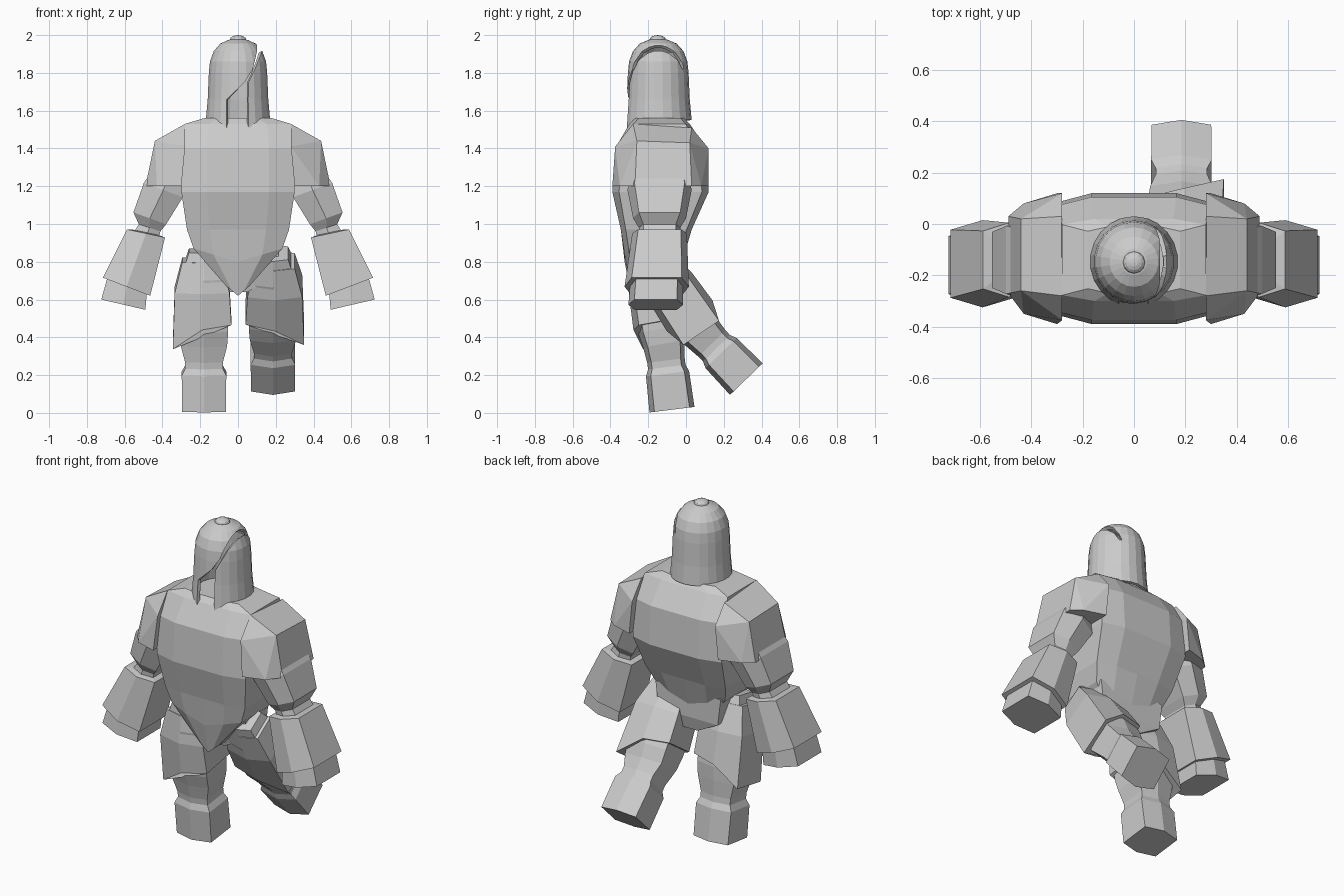
import bpy, bmesh
from math import sin, cos, pi, radians
from mathutils import Vector

cube = bpy.data.objects.get("Cube")
if cube:
    bpy.data.objects.remove(cube)

grey = bpy.data.materials.new("plain_grey")
grey.use_nodes = True
grey.diffuse_color = (0.6, 0.6, 0.6, 1)
grey.node_tree.nodes["Principled BSDF"].inputs["Base Color"].default_value = (0.6, 0.6, 0.6, 1)


def finish(name, bm):
    mesh = bpy.data.meshes.new(name)
    bm.to_mesh(mesh)
    bm.free()
    mesh.materials.append(grey)
    obj = bpy.data.objects.new(name, mesh)
    bpy.context.collection.objects.link(obj)
    return obj


def skin(rings, caps=True):
    """Surface through rings of equal point count."""
    bm = bmesh.new()
    loops = [[bm.verts.new(p) for p in ring] for ring in rings]
    n = len(loops[0])
    for a, b in zip(loops, loops[1:]):
        for i in range(n):
            j = (i + 1) % n
            bm.faces.new((a[i], a[j], b[j], b[i]))
    bm.faces.new(loops[0])
    if caps:
        bm.faces.new(loops[-1])
    bmesh.ops.recalc_face_normals(bm, faces=bm.faces)
    return bm


def loft(name, rings):
    return finish(name, skin(rings))


def hull(name, points):
    bm = bmesh.new()
    for p in points:
        bm.verts.new(p)
    res = bmesh.ops.convex_hull(bm, input=bm.verts)
    loose = [v for v in res["geom_interior"] if isinstance(v, bmesh.types.BMVert)]
    bmesh.ops.delete(bm, geom=loose, context="VERTS")
    bmesh.ops.dissolve_limit(bm, angle_limit=radians(3), verts=bm.verts, edges=bm.edges)
    bmesh.ops.recalc_face_normals(bm, faces=bm.faces)
    return finish(name, bm)


HEX = [(1, .78), (0, 1), (-1, .78), (-1, -.78), (0, -1), (1, -.78)]


def hex_ring(centre, u, v, hu, hv):
    return [centre + u * (a * hu) + v * (b * hv) for a, b in HEX]


# Torso: boxy barrel that narrows to a V at the waist
def torso_ring(z, hx, front, back, rise=0):
    mid, half = (front + back) / 2, (back - front) / 2
    outline = [(1, .86), (.55, 1), (0, 1), (-.55, 1), (-1, .86),
               (-1, -.86), (-.55, -1), (0, -1), (.55, -1), (1, -.86)]
    return [Vector((a * hx, mid + b * half, z + rise * abs(a))) for a, b in outline]


loft("torso", [
    torso_ring(1.56, .18, -.27, -.01),
    torso_ring(1.53, .28, -.30, .02),
    torso_ring(1.40, .30, -.375, .105),
    torso_ring(1.17, .30, -.39, .12),
    torso_ring(.97, .27, -.345, .03),
    torso_ring(.80, .235, -.325, -.02, .07),
    torso_ring(.62, .06, -.29, -.09, .05),
])
hull("pelvis", [(s * x, y, z) for s in (-1, 1)
                for x, y, z in [(.22, -.24, .88), (.22, -.02, .88), (.2, -.22, .72),
                                (.2, -.02, .72), (.05, -.2, .64), (.05, -.04, .64)]])

# Shoulders and arms, mirrored
for s, side in ((1, "left"), (-1, "right")):
    inner = [(-.39, 1.2), (-.375, 1.41), (-.28, 1.53), (.03, 1.51), (.12, 1.4), (.12, 1.2)]
    pts = [(s * (.28 if z > 1.3 else .30), y, z) for y, z in inner]
    pts += [(s * .44, y, z) for y, z in [(-.26, 1.44), (.02, 1.43)]]
    pts += [(s * .43, y, 1.2) for y in (-.35, .08)]
    pts += [(s * .49, y, 1.2) for y in (-.27, .03)]
    hull(side + "_shoulder_plate", pts)

    def arm_part(name, rows):
        rings = []
        for x, y, z, hu, hv, tilt in rows:
            t = radians(tilt)
            rings.append(hex_ring(Vector((s * x, y, z)), Vector((s * cos(t), 0, sin(t))),
                                  Vector((0, 1, 0)), hu, hv))
        loft(side + name, rings)

    arm_part("_upper_arm", [(.36, -.14, 1.28, .08, .15, 20), (.395, -.14, 1.18, .11, .17, 20),
                            (.467, -.14, 1.03, .092, .14, 20), (.468, -.14, .98, .06, .11, 18),
                            (.49, -.14, .93, .07, .11, 15)])
    arm_part("_gauntlet", [(.485, -.14, .955, .07, .11, 12), (.487, -.14, .95, .103, .145, 12),
                           (.59, -.155, .668, .134, .17, 21)])
    arm_part("_hand", [(.585, -.155, .69, .11, .14, 20), (.607, -.16, .573, .12, .145, 13)])


# Legs: thigh, wrapped plate and boot along two angled segments
def leg(side, s, hip, thigh_angle, shin_angle):
    out = Vector((s, 0, 0))

    def axes(deg):
        t = radians(deg)
        return Vector((0, sin(t), -cos(t))), Vector((0, cos(t), sin(t)))

    down, depth = axes(thigh_angle)
    knee = hip + down * .42
    rings = [hex_ring(hip + down * d, out, depth, hu, hv) for d, hu, hv in
             [(-.08, .08, .08), (.06, .125, .12), (.34, .128, .125), (.42, .122, .112)]]
    shin_down, shin_depth = axes(shin_angle)
    rings += [hex_ring(knee + shin_down * d, out, shin_depth, hu, hv) for d, hu, hv in
              [(.09, .1, .1), (.125, .1, .1), (.16, .118, .115), (.352, .116, .12)]]
    loft(side + "_leg", rings)

    # Plate hangs lower on the outer side than on the inner side
    centre = hip + out * .01
    top = hex_ring(centre - down * .03, out, depth, .105, .095)
    upper = hex_ring(centre + down * .13, out, depth, .145, .137)
    lower = hex_ring(centre, out, depth, .155, .146)
    hang = {1: .43, 0: .32, -1: .30}
    lower = [p + down * hang[a] for p, (a, b) in zip(lower, HEX)]
    loft(side + "_thigh_plate", [top, upper, lower])


leg("right", -1, Vector((-.18, -.19, .78)), 10, 7)
leg("left", 1, Vector((.185, -.16, .78)), 34, 44)

# Helmet: dome with a lower front rim
SEG = 22
profile = [(.012, 1.98), (.05, 1.975), (.095, 1.955), (.13, 1.915), (.15, 1.86),
           (.156, 1.8), (.162, 1.66), (.172, 1.55)]
rings = []
for r, z in profile:
    ring = []
    for i in range(SEG):
        a = 2 * pi * (i + .5) / SEG
        drop = .06 * max(0, 1 - abs(cos(a))) if z < 1.6 and sin(a) < 0 else 0
        ring.append(Vector((r * cos(a), -.147 + r * sin(a) * 1.03, z - drop)))
    rings.append(ring)
bm = skin(rings, caps=False)
if max(bm.faces, key=lambda f: f.calc_center_median().z).normal.z < 0:
    bmesh.ops.reverse_faces(bm, faces=bm.faces)

# Face opening that sweeps up into a slit over the left side: height, near edge, far edge
slit = [(1.4, -.06, .058), (1.66, -.06, .054), (1.75, .035, .056), (1.82, .078, .09),
        (1.91, .1, .125), (2, .105, .16)]
BACK = -.15


def slice_at(point, normal):
    bmesh.ops.bisect_plane(bm, geom=bm.verts[:] + bm.edges[:] + bm.faces[:], dist=1e-5,
                           plane_co=point, plane_no=normal)


slice_at((0, BACK, 0), (0, 1, 0))
for lo, hi in zip(slit, slit[1:]):
    slice_at((0, 0, hi[0]), (0, 0, 1))
    for k in (1, 2):
        slice_at((lo[k], 0, lo[0]), (hi[0] - lo[0], 0, lo[k] - hi[k]))


def in_slit(face):
    c = face.calc_center_median()
    if c.y > BACK and c.z < slit[3][0]:
        return False
    for lo, hi in zip(slit, slit[1:]):
        if lo[0] <= c.z < hi[0]:
            t = (c.z - lo[0]) / (hi[0] - lo[0])
            return lo[1] + t * (hi[1] - lo[1]) < c.x < lo[2] + t * (hi[2] - lo[2])
    return False


bmesh.ops.delete(bm, geom=[f for f in bm.faces if in_slit(f)], context="FACES")
bmesh.ops.dissolve_limit(bm, angle_limit=radians(1), verts=bm.verts, edges=bm.edges)
helmet = finish("helmet", bm)
shell = helmet.modifiers.new("thickness", "SOLIDIFY")
shell.thickness = .018
shell.offset = -1

# Round stud on the crown
bm = bmesh.new()
bmesh.ops.create_uvsphere(bm, u_segments=12, v_segments=8, radius=.043)
for v in bm.verts:
    v.co = Vector((v.co.x, v.co.y - .15, v.co.z * .55 + 1.976))
finish("crown_stud", bm)
